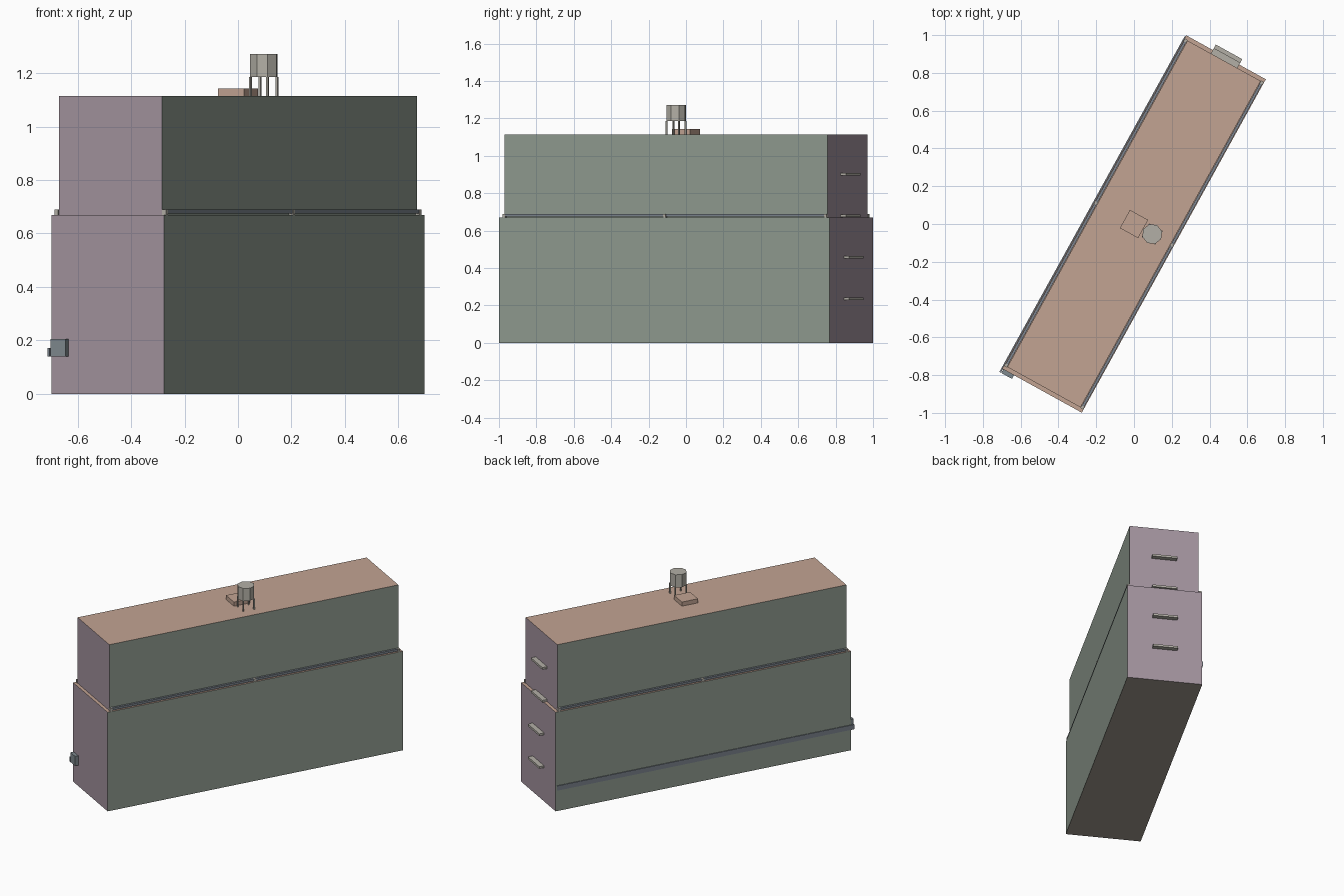
import bpy, bmesh
from math import radians, pi
from mathutils import Matrix, Vector

if "Cube" in bpy.data.objects:
    bpy.data.objects.remove(bpy.data.objects["Cube"])

# The whole building is turned in plan: local x runs along its length
TURN = Matrix.Rotation(radians(61.1), 4, 'Z')


def material(name, r, g, b):
    m = bpy.data.materials.new(name)
    m.diffuse_color = (r, g, b, 1)
    m.use_nodes = True
    m.node_tree.nodes["Principled BSDF"].inputs["Base Color"].default_value = m.diffuse_color
    return m


SALMON = material("roof_salmon", .54, .37, .29)
PURPLE = material("end_wall_mauve", .36, .29, .34)
GREEN = material("side_wall_green", .28, .33, .28)
TAN = material("underside_tan", .36, .33, .28)
BLUE = material("rail_blue_grey", .20, .23, .27)
TEAL = material("box_blue_grey", .21, .25, .27)
BEIGE = material("trim_beige", .45, .43, .38)


def place(name, bm, centre, mats):
    me = bpy.data.meshes.new(name)
    bm.to_mesh(me)
    bm.free()
    for m in mats:
        me.materials.append(m)
    ob = bpy.data.objects.new(name, me)
    ob.matrix_world = TURN @ Matrix.Translation(centre)
    bpy.context.collection.objects.link(ob)
    return ob


def box(name, x, y, z, mats):
    """Box from (min, max) ranges; four materials mean top, ends, sides, underside."""
    lo, hi = Vector((x[0], y[0], z[0])), Vector((x[1], y[1], z[1]))
    bm = bmesh.new()
    bmesh.ops.create_cube(bm, size=1)
    bmesh.ops.scale(bm, vec=hi - lo, verts=bm.verts)
    bm.normal_update()
    if len(mats) == 4:
        for f in bm.faces:
            n = f.normal
            f.material_index = 0 if n.z > .5 else 3 if n.z < -.5 else 1 if abs(n.x) > .5 else 2
    return place(name, bm, (lo + hi) / 2, mats)


# Two stacked storeys
WALLS = [SALMON, PURPLE, GREEN, TAN]
L1, W1, L2, W2, Z1, Z2 = 1.008, .2406, .987, .221, .67, 1.115
box("lower_storey", (-L1, L1), (-W1, W1), (0, Z1), WALLS)
box("upper_storey", (-L2, L2), (-W2, W2), (Z1, Z2), WALLS)

# Ledge rails with three posts on each long side
for side, s in (("right", -1), ("left", 1)):
    for half, h in (("rear", 1), ("front", -1)):
        xs = sorted((.008 * h, .974 * h))
        box(f"{side}_{half}_ledge_rail", xs, sorted((s * .223, s * .237)), (.675, .69), [BLUE])
    for i, px in enumerate((-.982, 0, .982)):
        box(f"{side}_ledge_post_{i + 1}", (px - .008, px + .008),
            sorted((s * .222, s * .239)), (Z1, .69), [BEIGE])

# Four small shelves on the rear end wall
for i in range(4):
    z = .235 + .222 * i
    wall = L1 if i < 2 else L2
    box(f"end_shelf_{i + 1}", (wall, wall + .033), (-.08, .08), (z - .007, z + .007), [BEIGE])

# Long pipe along the left wall, ending at a box on the front end wall
box("wall_pipe", (-1.03, 1.0), (W1 - .004, W1 + .005), (.14, .172), [BLUE])
box("wall_box", (-1.03, -L1), (.169, .234), (.14, .205), [TEAL])

# Roof hatch
box("roof_hatch", (-.055, .055), (-.055, .055), (Z2, 1.143), [SALMON])

# Eight-sided water tank on four legs
TY = -.11
bm = bmesh.new()
bmesh.ops.create_cone(bm, cap_ends=True, segments=8, radius1=.054, radius2=.054, depth=.086)
place("water_tank", bm, Vector((0, TY, 1.228)), [BEIGE])
for i, (sx, sy) in enumerate(((1, 1), (1, -1), (-1, -1), (-1, 1))):
    x, y = sx * .037, TY + sy * .037
    box(f"tank_leg_{i + 1}", (x - .004, x + .004), (y - .004, y + .004), (Z2, 1.186), [BEIGE])
